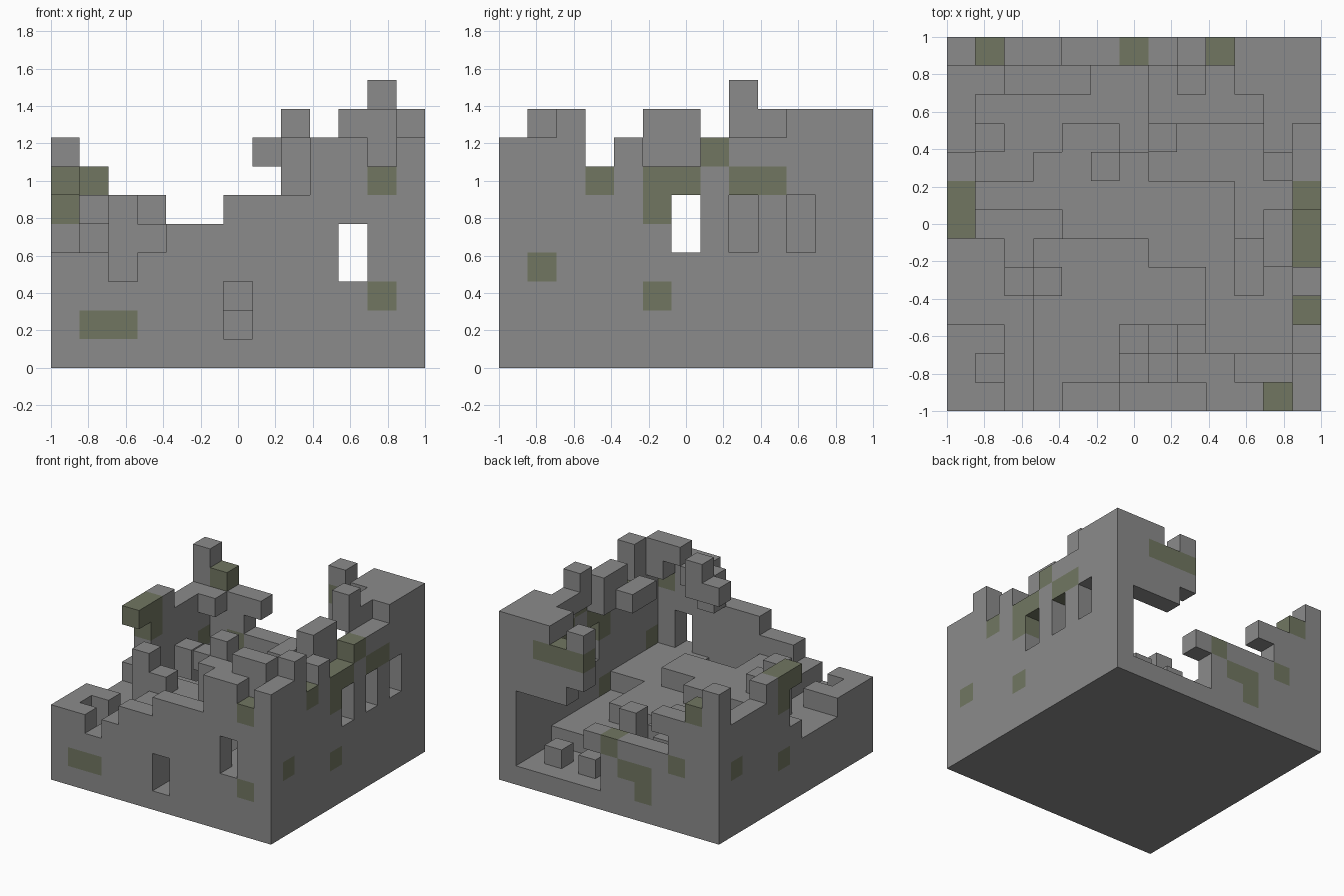
import bpy, bmesh
from mathutils import Vector

old = bpy.data.objects.get("Cube")
if old:
    bpy.data.objects.remove(old, do_unlink=True)

N = 13
CELL = 2 / N


def material(name, rgb):
    m = bpy.data.materials.new(name)
    m.use_nodes = True
    colour = (*rgb, 1)
    m.diffuse_color = colour
    m.node_tree.nodes["Principled BSDF"].inputs["Base Color"].default_value = colour
    return m


STONE = material("grey stone", (0.26, 0.26, 0.26))
MOSS = material("mossy stone", (0.166, 0.183, 0.121))

# Every filled cell maps to the part it belongs to
cells = {}


def fill(part, xs, ys, zs):
    for i in xs:
        for j in ys:
            for k in zs:
                cells[i, j, k] = part


def carve(xs, ys, zs):
    for i in xs:
        for j in ys:
            for k in zs:
                cells.pop((i, j, k), None)


def span(a, b):
    return range(a, b + 1)


def one(a):
    return (a,)


# Floor slab
fill("floor", range(N), range(N), one(0))

# Broken walls, column heights along each side
front = "4434556668878"
right = "8897877888999"
left = "4443334776668"
back = "8764444111119"
for n in range(N):
    fill("left_wall", one(0), one(n), range(1, int(left[n])))
    fill("right_wall", one(N - 1), one(n), range(1, int(right[n])))
    fill("front_wall", one(n), one(0), range(1, int(front[n])))
    fill("back_wall", one(n), one(N - 1), range(1, int(back[n])))

# Overhanging remains of the walls
fill("left_wall", one(0), one(6), one(6))
fill("back_wall", one(3), one(12), one(5))
fill("back_wall", one(7), one(12), one(3))
fill("back_wall", one(8), one(12), span(6, 8))
fill("back_wall", one(9), one(12), span(5, 7))
fill("back_wall", span(10, 11), one(12), span(5, 8))

# Windows
carve(one(6), one(0), span(1, 2))
carve(one(10), one(0), span(3, 4))
for j in (6, 8, 10):
    carve(one(12), one(j), span(4, 5))

# Rubble inside: block ranges with a height, later ones replace earlier ones
rubble = [
    (1, 11, 1, 11, 2),
    (1, 1, 2, 2, 4),
    (2, 2, 1, 3, 3),
    (3, 5, 1, 2, 4),
    (1, 1, 3, 5, 3),
    (3, 5, 3, 5, 4),
    (3, 3, 4, 4, 5),
    (2, 2, 4, 4, 6),
    (6, 6, 1, 1, 1),
    (6, 8, 3, 5, 4),
    (9, 11, 1, 4, 3),
    (4, 6, 6, 8, 3),
    (4, 5, 9, 9, 3),
    (5, 5, 8, 8, 4),
    (7, 9, 5, 7, 3),
    (1, 3, 7, 7, 3),
    (3, 3, 8, 8, 3),
    (1, 1, 9, 9, 4),
    (2, 4, 11, 11, 3),
    (7, 7, 9, 9, 4),
    (7, 11, 10, 11, 1),
    (10, 10, 11, 11, 2),
    (8, 8, 11, 11, 2),
]
for i0, i1, j0, j1, h in rubble:
    carve(span(i0, i1), span(j0, j1), range(1, N))
    fill("rubble", span(i0, i1), span(j0, j1), range(1, h))

# Remains of the roof that lean inward from the walls
fill("roof_remains", span(10, 11), one(1), one(8))
fill("roof_remains", one(11), one(1), one(7))
fill("roof_remains", span(8, 9), one(1), one(7))
fill("roof_remains", one(8), one(1), one(6))
fill("roof_remains", one(8), one(2), span(7, 8))
fill("roof_remains", one(7), one(2), one(7))
fill("roof_remains", one(11), span(5, 6), span(7, 8))
fill("roof_remains", one(10), span(4, 5), one(7))
fill("roof_remains", one(11), span(8, 11), one(8))
fill("roof_remains", one(10), one(11), one(8))
fill("roof_remains", one(11), one(8), one(9))
fill("roof_remains", one(1), one(11), one(5))

# Mossy blocks of each wall
moss = {(1, 0, 1), (2, 0, 1), (11, 0, 2), (11, 0, 6)}
moss |= {(12, j, k) for j, k in ((1, 3), (5, 2), (3, 6), (5, 5), (5, 6),
                                 (6, 6), (7, 7), (8, 6), (9, 6))}
moss |= {(i, 12, k) for i, k in ((8, 7), (9, 7), (10, 7), (6, 3), (5, 2),
                                 (4, 2), (4, 1), (2, 3), (1, 6))}
moss |= {(0, j, k) for j, k in ((6, 6), (7, 6), (7, 5), (7, 2), (11, 3))}


def build(part):
    """Make one object from the exposed faces of a part's cells."""
    bm = bmesh.new()
    for cell, owner in cells.items():
        if owner != part:
            continue
        centre = Vector(cell) + Vector((0.5, 0.5, 0.5))
        for axis in range(3):
            for sign in (-1, 1):
                normal = Vector((0, 0, 0))
                normal[axis] = sign
                beside = tuple(int(c + d) for c, d in zip(cell, normal))
                if beside in cells:
                    continue
                u = Vector((0, 0, 0))
                u[(axis + 1) % 3] = 0.5
                v = normal.cross(u)
                mid = centre + normal / 2
                corners = (mid - u - v, mid + u - v, mid + u + v, mid - u + v)
                face = bm.faces.new([bm.verts.new(c) for c in corners])
                face.material_index = int(cell in moss)
    bmesh.ops.remove_doubles(bm, verts=bm.verts, dist=0.001)
    for vert in bm.verts:
        vert.co = vert.co * CELL - Vector((1, 1, 0))
    mesh = bpy.data.meshes.new(part)
    bm.to_mesh(mesh)
    bm.free()
    mesh.materials.append(STONE)
    mesh.materials.append(MOSS)
    bpy.context.collection.objects.link(bpy.data.objects.new(part, mesh))


for part in sorted(set(cells.values())):
    build(part)
